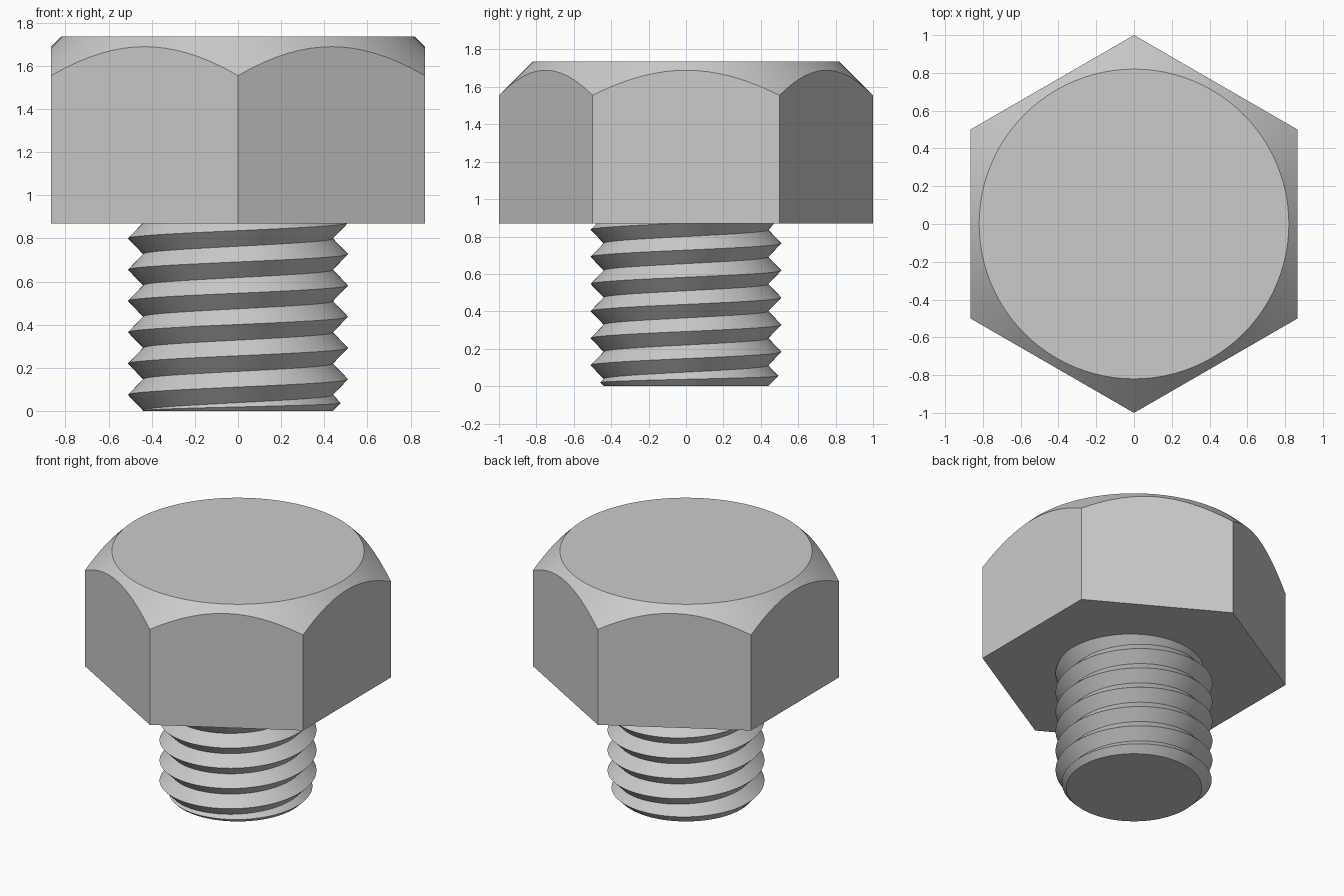
import bpy, bmesh
from math import cos, sin, pi, radians

if "Cube" in bpy.data.objects:
    bpy.data.objects.remove(bpy.data.objects["Cube"])

steel = bpy.data.materials.new("grey steel")
steel.use_nodes = True
steel.diffuse_color = (0.6, 0.6, 0.6, 1)
steel.node_tree.nodes["Principled BSDF"].inputs["Base Color"].default_value = (0.6, 0.6, 0.6, 1)

SEGMENTS = 96
HEAD_BASE, HEAD_TOP, FACE_RADIUS = 0.87, 1.735, 0.82
PITCH, ROOT, CREST = 0.145, 0.44, 0.51


def point(r, a, z):
    return (r * cos(a), r * sin(a), z)


def finish(name, bm):
    bmesh.ops.recalc_face_normals(bm, faces=bm.faces)
    mesh = bpy.data.meshes.new(name)
    bm.to_mesh(mesh)
    bm.free()
    mesh.materials.append(steel)
    obj = bpy.data.objects.new(name, mesh)
    bpy.context.collection.objects.link(obj)
    return obj


def activate(obj):
    bpy.ops.object.select_all(action="DESELECT")
    obj.select_set(True)
    bpy.context.view_layer.objects.active = obj


def loft(name, rings):
    """Closed solid from a list of functions giving (radius, z) at an angle."""
    bm = bmesh.new()
    angles = [2 * pi * i / SEGMENTS for i in range(SEGMENTS)]
    loops = []
    for ring in rings:
        loops.append([bm.verts.new(point(ring(a)[0], a, ring(a)[1])) for a in angles])
    for low, high in zip(loops, loops[1:]):
        for i in range(SEGMENTS):
            j = (i + 1) % SEGMENTS
            bm.faces.new((low[i], low[j], high[j], high[i]))
    bm.faces.new(loops[0])
    bm.faces.new(loops[-1])
    return finish(name, bm)


# Hexagonal head with a conical chamfer that scallops the sides
def hex_radius(a):
    return cos(pi / 6) / cos((a + pi / 6) % (pi / 3) - pi / 6)


head = loft("hex_head", [
    lambda a: (hex_radius(a), HEAD_BASE),
    lambda a: (hex_radius(a), HEAD_TOP - (hex_radius(a) - FACE_RADIUS)),
    lambda a: (FACE_RADIUS, HEAD_TOP),
])

# Right-handed V thread: helical strip, alternating crest and root rows
bm = bmesh.new()
start, rows = 0.0025 - 2 * PITCH, 18
columns = []
for i in range(SEGMENTS + 1):
    turn = i / SEGMENTS
    columns.append([bm.verts.new(point(ROOT if k % 2 else CREST, 2 * pi * turn,
                                       start + PITCH * (k / 2 + turn)))
                    for k in range(rows)])
for left, right in zip(columns, columns[1:]):
    for k in range(rows - 1):
        bm.faces.new((left[k], right[k], right[k + 1], left[k + 1]))
bmesh.ops.remove_doubles(bm, verts=bm.verts, dist=0.0001)
# Close both ends with fans to the axis
border = [e for e in bm.edges if e.is_boundary]
bottom = bm.verts.new((0, 0, start))
top = bm.verts.new((0, 0, start + PITCH * rows / 2))
for e in border:
    low = e.verts[0].co.z < HEAD_BASE / 2
    bm.faces.new((e.verts[0], e.verts[1], bottom if low else top))
shank = finish("threaded_shank", bm)

# Trim the shank to length with a chamfered tip
cutter = loft("shank_trim", [
    lambda a: (ROOT, 0),
    lambda a: (ROOT + 0.16, 0.16),
    lambda a: (ROOT + 0.16, HEAD_BASE + 0.02),
])
trim = shank.modifiers.new("trim", "BOOLEAN")
trim.operation = "INTERSECT"
trim.solver = "EXACT"
trim.object = cutter
activate(shank)
bpy.ops.object.modifier_apply(modifier=trim.name)
bpy.data.objects.remove(cutter)

for obj in (head, shank):
    activate(obj)
    bpy.ops.object.shade_smooth_by_angle(angle=radians(25))
